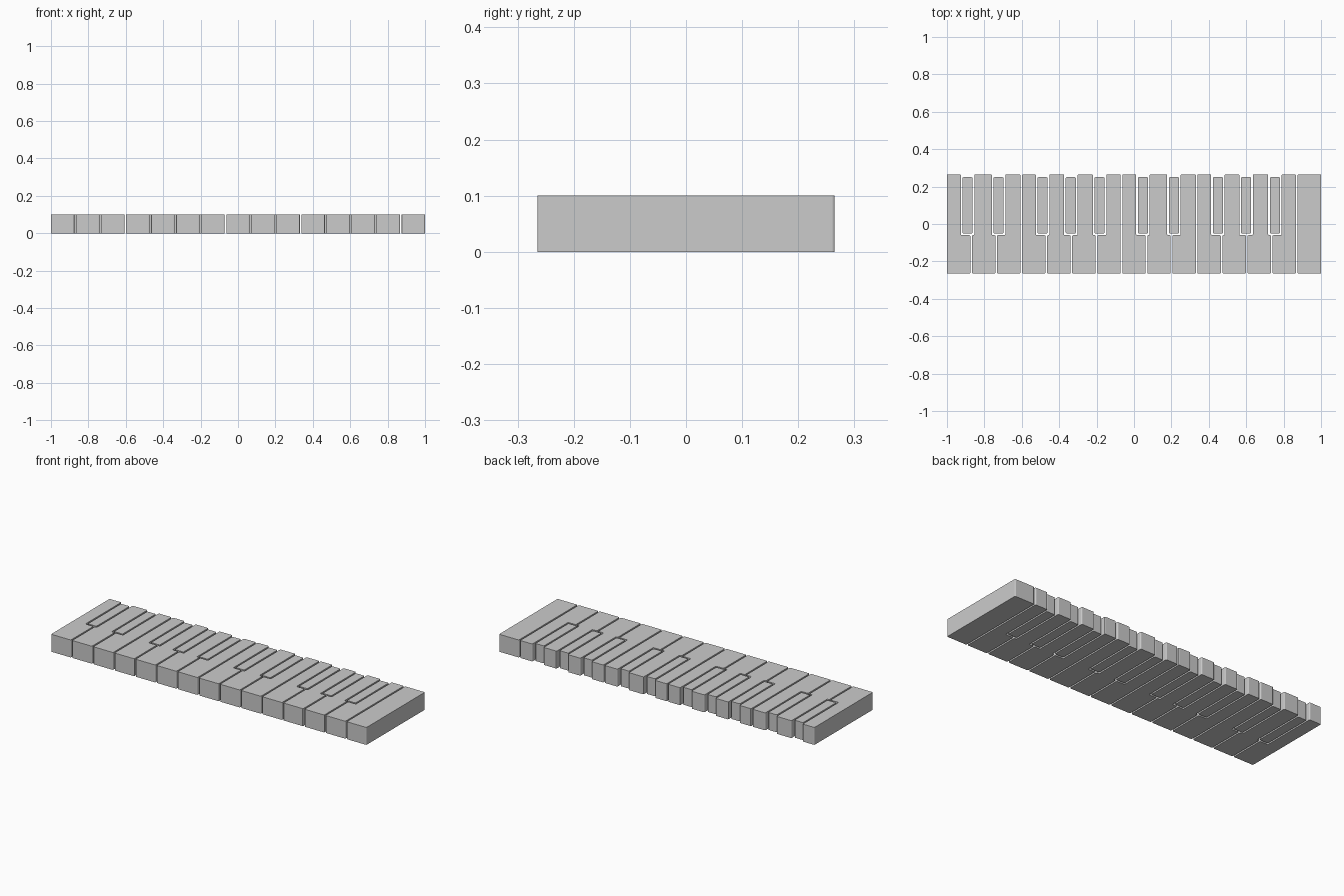
import bpy, bmesh

if "Cube" in bpy.data.objects:
    bpy.data.objects.remove(bpy.data.objects["Cube"])

GAP = 0.009
PITCH = (2 + GAP) / 15
HEIGHT = 0.1
BACK, FRONT = 0.265, -0.265
BLACK_BACK, BLACK_FRONT, BLACK_HALF = 0.25, -0.05, 0.027
SLOT_HALF, SLOT_FRONT = 0.036, -0.06


def make_key(name, outline, radius):
    # Extrude a plan outline and round its vertical edges
    bm = bmesh.new()
    base = bm.faces.new([bm.verts.new((x, y, 0)) for x, y in outline])
    top = bmesh.ops.extrude_face_region(bm, geom=[base], use_keep_orig=True)["geom"]
    for v in top:
        if isinstance(v, bmesh.types.BMVert):
            v.co.z = HEIGHT
    uprights = [e for e in bm.edges if abs(e.verts[0].co.z - e.verts[1].co.z) > 0.01]
    bmesh.ops.bevel(bm, geom=uprights, offset=radius, segments=3,
                    profile=0.5, affect='EDGES')
    bmesh.ops.recalc_face_normals(bm, faces=bm.faces)
    mesh = bpy.data.meshes.new(name)
    bm.to_mesh(mesh)
    bm.free()
    obj = bpy.data.objects.new(name, mesh)
    bpy.context.collection.objects.link(obj)


# Black key centres: two octaves, keyed by the white key on their left
octave = {0: -0.890, 1: -0.724, 3: -0.489, 4: -0.338, 5: -0.184}
octave = {0: -0.890, 1: -0.724, 3: -0.489, 4: -0.338, 5: -0.184}
blacks = {i + 7 * o: x + 7 * PITCH * o for o in range(2) for i, x in octave.items()}

# White keys, notched on either side that meets a black key
for i in range(15):
    x0 = -1 + i * PITCH
    x1 = x0 + PITCH - GAP
    outline = [(x0, FRONT), (x1, FRONT)]
    if i in blacks:
        r = blacks[i] - SLOT_HALF
        outline += [(x1, SLOT_FRONT), (r, SLOT_FRONT), (r, BACK)]
    else:
        outline += [(x1, BACK)]
    if i - 1 in blacks:
        l = blacks[i - 1] + SLOT_HALF
        outline += [(l, BACK), (l, SLOT_FRONT), (x0, SLOT_FRONT)]
    else:
        outline += [(x0, BACK)]
    make_key(f"white_key_{i + 1}", outline, 0.005)

# Black keys, flush with the white ones
for n, x in enumerate(blacks.values()):
    l, r = x - BLACK_HALF, x + BLACK_HALF
    make_key(f"black_key_{n + 1}",
             [(l, BLACK_FRONT), (r, BLACK_FRONT), (r, BLACK_BACK), (l, BLACK_BACK)], 0.005)
